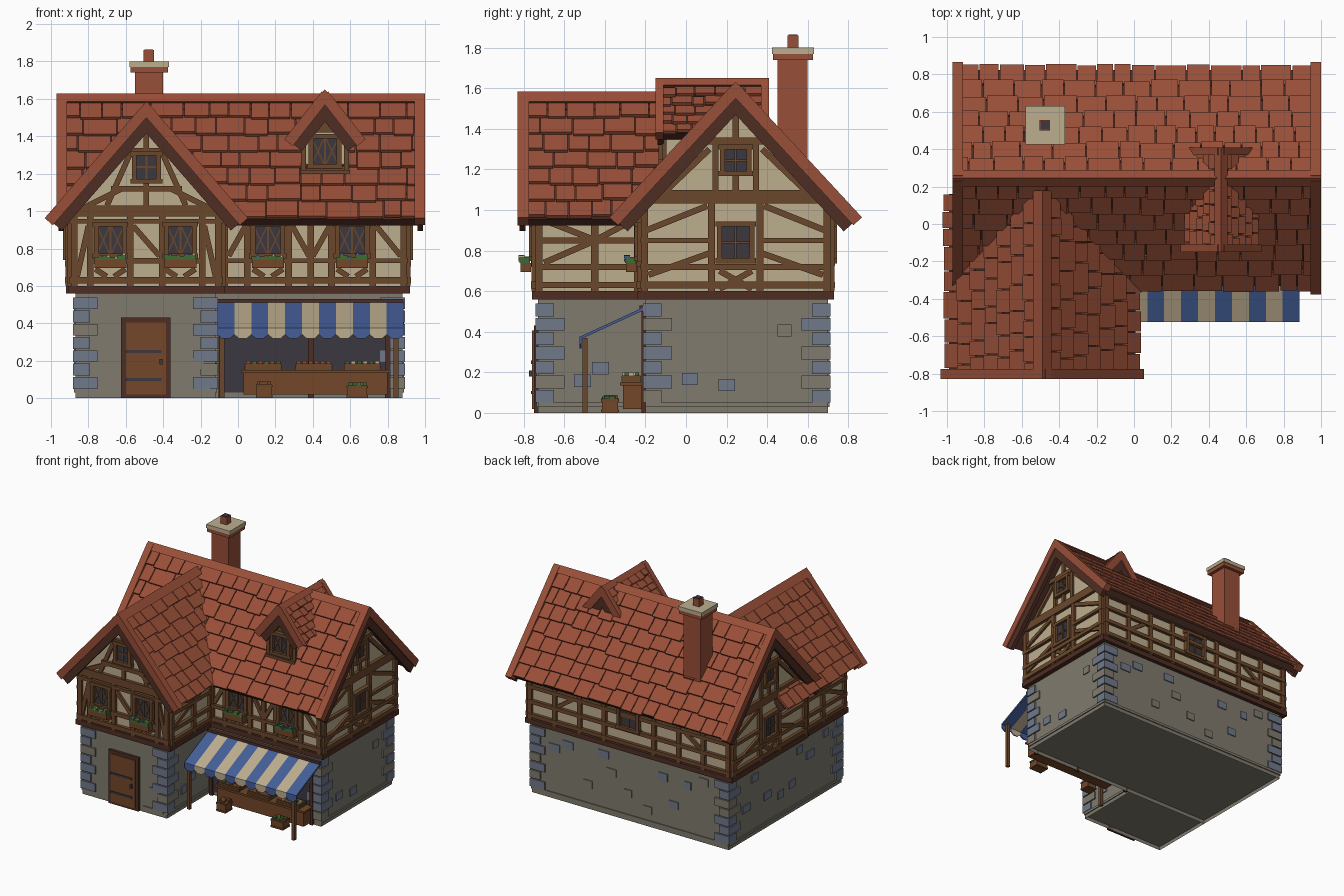
import bpy, bmesh, math, random
from mathutils import Matrix, Vector

random.seed(4)
if "Cube" in bpy.data.objects:
    bpy.data.objects.remove(bpy.data.objects["Cube"], do_unlink=True)

# Palette, given in sRGB and converted to linear
PALETTE = {
    "tile red": (0.60, 0.31, 0.22), "dark timber": (0.31, 0.18, 0.14),
    "timber": (0.42, 0.28, 0.17), "plaster": (0.74, 0.68, 0.56),
    "stone": (0.50, 0.48, 0.43), "blue stone": (0.44, 0.47, 0.54),
    "awning blue": (0.27, 0.37, 0.60), "dark glass": (0.23, 0.22, 0.25),
    "stall wood": (0.45, 0.28, 0.16), "leaf green": (0.25, 0.42, 0.20)}
NAMES = list(PALETTE)
MATS = []
for name, rgb in PALETTE.items():
    col = [((c + 0.055) / 1.055) ** 2.4 for c in rgb] + [1]
    m = bpy.data.materials.new(name)
    m.use_nodes = True
    m.diffuse_color = col
    bsdf = m.node_tree.nodes["Principled BSDF"]
    bsdf.inputs["Base Color"].default_value = col
    bsdf.inputs["Roughness"].default_value = 0.9
    MATS.append(m)

PARTS = {}


def rot(deg, axis):
    return Matrix.Rotation(math.radians(deg), 4, axis)


def wall(deg, x=0, y=0):
    """Frame on a wall: u along it, v up, n outward."""
    return Matrix.Translation((x, y, 0)) @ rot(deg, 'Z') @ rot(90, 'X')


def prism(part, mat, frame, pts, n0, n1):
    bm = PARTS.setdefault(part, bmesh.new())
    rings = [[bm.verts.new(frame @ Vector((u, v, n))) for u, v in pts] for n in (n0, n1)]
    faces = [bm.faces.new(r) for r in rings]
    for i in range(len(pts)):
        j = (i + 1) % len(pts)
        faces.append(bm.faces.new((rings[0][i], rings[0][j], rings[1][j], rings[1][i])))
    for f in faces:
        f.material_index = NAMES.index(mat)
    return faces


def rect(part, mat, frame, u0, u1, v0, v1, n0, n1):
    return prism(part, mat, frame, [(u0, v0), (u1, v0), (u1, v1), (u0, v1)], n0, n1)


def box(part, mat, x0, x1, y0, y1, z0, z1):
    return rect(part, mat, Matrix(), x0, x1, y0, y1, z0, z1)


def strut(part, mat, frame, a, b, w=0.03, n0=-0.005, n1=0.018):
    a, b = Vector(a), Vector(b)
    d = (b - a).normalized() * w / 2
    s = Vector((-d.y, d.x))
    prism(part, mat, frame, [a - s, b - s, b + s, a + s], n0, n1)


def frame_wall(part, frame, posts, rails, braces, v0=0.6, v1=1.0):
    for u in posts:
        strut(part, "timber", frame, (u, v0), (u, v1), 0.035, -0.005, 0.022)
    for u0, u1, v, w in rails:
        strut(part, "timber", frame, (u0, v), (u1, v), w, -0.005, 0.025)
    for a, b in braces:
        strut(part, "timber", frame, a, b)


def window(part, frame, u, v, w, h, diamond=False):
    a, b = u - w / 2, u + w / 2
    rect(part, "dark glass", frame, a, b, v, v + h, 0, 0.012)
    for x in (a, b):
        strut(part, "timber", frame, (x, v), (x, v + h), 0.025, 0, 0.035)
    for y in (v, v + h):
        strut(part, "timber", frame, (a - 0.02, y), (b + 0.02, y), 0.025, 0, 0.035)
    strut(part, "timber", frame, (u, v), (u, v + h), 0.01, 0, 0.02)
    if diamond:
        for x in (a, u):
            for p, q in ((v, v + h), (v + h, v)):
                strut(part, "timber", frame, (x, p), (x + w / 2, q), 0.007, 0, 0.018)
    else:
        strut(part, "timber", frame, (a, v + h / 2), (b, v + h / 2), 0.01, 0, 0.02)


def flower_box(frame, u, v):
    rect("flower_boxes", "stall wood", frame, u - 0.085, u + 0.085, v - 0.055, v - 0.01, 0.025, 0.075)
    for s in (-1, 1):
        strut("flower_boxes", "timber", frame, (u + s * 0.08, v - 0.06), (u + s * 0.02, v - 0.1))
    for i in range(8):
        x = u - 0.075 + i * 0.021
        h = random.uniform(0, 0.02)
        rect("flower_boxes", "leaf green", frame, x - 0.012, x + 0.012, v - 0.01, v + h, 0.03, 0.08)
        if i % 2:
            mat = random.choice(("tile red", "plaster", "awning blue"))
            rect("flower_boxes", mat, frame, x - 0.006, x + 0.006, v + h - 0.004, v + h + 0.008, 0.055, 0.085)


def slope(part, origin, deg, pitch, u0, u1, length, rows, width, ends, edge=0.055):
    """Roof slope with tiles; ends lists the verge ends in u."""
    f = Matrix.Translation(origin) @ rot(deg, 'Z') @ rot(pitch, 'X')
    rect(part, "dark timber", f, u0 + 0.02, u1 - 0.02, -length, 0, -0.05, 0)
    step = length / rows
    for r in range(rows):
        x = u0 + 0.02
        while x < u1 - 0.03:
            w = min(random.uniform(0.7, 1.4) * width, u1 - 0.02 - x)
            low = -length + r * step - random.uniform(0, 0.018)
            t = f @ Matrix.Translation((0, low, 0.018)) @ rot(-math.degrees(0.016 / step), 'X')
            rect(part, "tile red", t, x + 0.003, x + w - 0.003, 0, step * 1.12, -0.004, 0.014)
            x += w
    for u, d in ends:
        lo, hi = sorted((u, u - d * edge))
        rect(part + "_verge", "tile red", f, lo, hi, -length - 0.025, 0.02, -0.02, 0.038)
        lo, hi = sorted((u - d * 0.01, u - d * 0.04))
        rect(part + "_verge", "dark timber", f, lo, hi, -length - 0.015, 0, -0.075, -0.02)


def ridge_cap(part, frame, z, n0, n1, u=0, r=0.045):
    prism(part, "tile red", frame, [(u - r, z - r), (u, z), (u + r, z - r), (u, z - r * 1.3)], n0, n1)


FRONT, RIGHT = wall(0), wall(90)

# Ground floor with recessed underside
for name, dims in (("ground_floor", (-0.87, 0.88, -0.2, 0.7)), ("ground_wing", (-0.87, -0.12, -0.73, -0.2))):
    base = box(name, "stone", *dims, 0, 0.58)[0]
    bm = PARTS[name]
    bmesh.ops.inset_region(bm, faces=[base], thickness=0.03)
    bmesh.ops.translate(bm, verts=base.verts, vec=(0, 0, 0.03))
walls = [(wall(90, 0.88), -0.2, 0.7, 3), (wall(180, 0, 0.7), -0.88, 0.87, 11), (wall(-90, -0.87), -0.7, 0.73, 8),
         (wall(0, 0, -0.73), -0.33, -0.15, 1), (wall(90, -0.12), -0.73, -0.2, 2)]
for f, u0, u1, count in walls:
    rect("plinth", "stone", f, u0, u1, 0.03, 0.05, 0, 0.008)
    for i in range(count):
        u = u0 + 0.15 + (u1 - u0 - 0.3) * (i + random.uniform(0.2, 0.8)) / count
        v, w = random.uniform(0.1, 0.46), random.uniform(0.03, 0.05)
        rect("wall_stones", random.choice(("blue stone", "blue stone", "stone")), f, u - w, u + w, v, v + 0.06, 0, 0.008)

# Corner stones
for cx, cy, sx, sy in ((-0.87, -0.73, -1, -1), (-0.12, -0.73, 1, -1), (0.88, -0.2, 1, -1),
                       (0.88, 0.7, 1, 1), (-0.87, 0.7, -1, 1)):
    for i in range(7):
        lx, ly = ((0.12, 0.08), (0.08, 0.13))[i % 2]
        xs = sorted((cx + sx * 0.012, cx - sx * lx))
        ys = sorted((cy + sy * 0.012, cy - sy * ly))
        mat = "blue stone" if random.random() < 0.55 else "stone"
        box("corner_stones", mat, *xs, *ys, 0.05 + i * 0.071, 0.113 + i * 0.071)

# Upper floor and its dark sill band
prism("upper_floor", "plaster", RIGHT, [(-0.22, 0.58), (0.71, 0.58), (0.71, 1.02), (0.245, 1.52), (-0.22, 1.02)], -0.9, 0.9)
prism("upper_wing", "plaster", FRONT, [(-0.89, 0.58), (-0.09, 0.58), (-0.09, 1.015), (-0.49, 1.475), (-0.89, 1.015)], -0.1, 0.74)
box("sill_band", "dark timber", -0.92, 0.92, -0.24, 0.73, 0.56, 0.6)
box("sill_band", "dark timber", -0.91, -0.07, -0.76, -0.24, 0.56, 0.6)

# Wing front timbers and windows
f = wall(0, 0, -0.74)
frame_wall("wing_front_timber", f, (-0.875, -0.79, -0.575, -0.405, -0.19, -0.105),
           [(-0.9, -0.08, 1.0, 0.06), (-0.9, -0.08, 0.945, 0.025), (-0.9, -0.08, 0.63, 0.035),
            (-0.79, -0.19, 0.735, 0.03), (-0.68, -0.3, 1.12, 0.03), (-0.6, -0.38, 1.32, 0.035)],
           [((-0.86, 0.65), (-0.8, 0.92)), ((-0.12, 0.65), (-0.18, 0.92)), ((-0.56, 0.92), (-0.42, 0.76)),
            ((-0.82, 1.02), (-0.62, 1.12)), ((-0.16, 1.02), (-0.36, 1.12)), ((-0.49, 1.02), (-0.49, 1.15)),
            ((-0.7, 1.03), (-0.58, 1.3)), ((-0.28, 1.03), (-0.4, 1.3)), ((-0.49, 1.32), (-0.49, 1.46))])
window("wing_front_windows", f, -0.49, 1.16, 0.13, 0.15)
for u in (-0.682, -0.308):
    window("wing_front_windows", f, u, 0.76, 0.15, 0.17, True)
    flower_box(f, u, 0.75)

# Shop-side front timbers and windows
f = wall(0, 0, -0.22)
frame_wall("front_timber", f, (-0.07, 0.05, 0.27, 0.39, 0.5, 0.72, 0.885),
           [(-0.09, 0.91, 0.96, 0.05), (-0.09, 0.91, 0.63, 0.035), (-0.09, 0.91, 0.735, 0.025)],
           [((-0.05, 0.76), (0.04, 0.92)), ((0.29, 0.92), (0.38, 0.76)), ((0.4, 0.76), (0.49, 0.92)), ((0.74, 0.92), (0.87, 0.76))])
for u in (0.16, 0.61):
    window("front_windows", f, u, 0.76, 0.16, 0.17, True)
    flower_box(f, u, 0.75)

# Gable sides of the main house
for part, f, c in (("right_gable", wall(90, 0.9), 0.245), ("left_gable", wall(-90, -0.9), -0.245)):
    f = f @ Matrix.Translation((c, 0, 0))
    braces = [((0, 1.33), (0, 1.5)), ((0, 1.07), (0, 1.18)), ((-0.08, 0.61), (0.08, 0.7)), ((0.08, 0.61), (-0.08, 0.7))]
    for s in (-1, 1):
        braces += [((s * 0.44, 0.9), (s * 0.14, 1.02)), ((s * 0.43, 0.68), (s * 0.12, 0.79)),
                   ((s * 0.1, 1.08), (s * 0.1, 1.34)), ((s * 0.36, 1.08), (s * 0.13, 1.3))]
    frame_wall(part + "_timber", f, (-0.45, -0.12, 0.12, 0.45),
               [(-0.47, 0.47, 1.065, 0.065), (-0.47, 0.47, 0.63, 0.035), (-0.47, 0.47, 0.72, 0.03),
                (-0.47, -0.12, 0.85, 0.025), (0.12, 0.47, 0.85, 0.025), (-0.16, 0.16, 1.34, 0.035)], braces, v1=1.04)
    window(part + "_windows", f, 0, 0.75, 0.16, 0.18)
    window(part + "_windows", f, 0, 1.18, 0.13, 0.13)

# Wing sides
for f, s in ((wall(90, -0.09), 1), (wall(-90, -0.89), -1)):
    frame_wall("wing_side_timber", f, [s * u for u in (-0.725, -0.45, -0.24)],
               [(s * -0.74, s * -0.22, v, 0.03) for v in (0.63, 0.72, 0.85, 0.96)],
               [((s * -0.7, 0.74), (s * -0.47, 0.84)), ((s * -0.7, 0.95), (s * -0.47, 0.86)),
                ((s * -0.43, 0.86), (s * -0.26, 0.95))])

# Back wall
f = wall(180, 0, 0.71)
frame_wall("back_timber", f, [-0.88 + 0.22 * i for i in range(9) if i != 4],
           [(-0.9, 0.9, v, 0.03) for v in (0.63, 0.74, 0.86, 0.97)], [((-0.66, 0.74), (-0.5, 0.85)), ((0.66, 0.74), (0.5, 0.85))])
window("back_window", f, 0, 0.75, 0.17, 0.18)

# Roofs
both = [(-0.97, -1), (1.0, 1)]
slope("main_roof", (0, 0.245, 1.58), 0, 47.2, -0.97, 1.0, 0.85, 7, 0.13, both)
slope("main_roof", (0, 0.245, 1.58), 180, 47.2, -1.0, 0.97, 0.85, 7, 0.13, [(-1.0, -1), (0.97, 1)])
ridge_cap("main_ridge", RIGHT, 1.63, -0.97, 1.0, 0.245)
slope("wing_roof", (-0.49, 0, 1.53), 90, 49, -0.83, 0.18, 0.76, 7, 0.12, [(-0.83, -1)])
slope("wing_roof", (-0.49, 0, 1.53), -90, 49, -0.18, 0.83, 0.76, 7, 0.12, [(0.83, 1)])
ridge_cap("wing_ridge", FRONT, 1.585, -0.18, 0.83, -0.49, 0.05)
slope("dormer_roof", (0.465, 0, 1.6), 90, 52, -0.15, 0.41, 0.28, 5, 0.08, [(-0.15, -1), (0.41, 1)], 0.04)
slope("dormer_roof", (0.465, 0, 1.6), -90, 52, -0.41, 0.15, 0.28, 5, 0.08, [(0.15, 1), (-0.41, -1)], 0.04)
ridge_cap("dormer_ridge", FRONT, 1.65, -0.41, 0.15, 0.465, 0.035)

# Dormer front
f = wall(0, 0.465, -0.1)
prism("dormer_wall", "plaster", f, [(-0.11, 1.15), (0.11, 1.15), (0.11, 1.41), (0, 1.53), (-0.11, 1.41)], -0.2, 0)
window("dormer_window", f, 0, 1.24, 0.15, 0.16, True)
rect("dormer_timber", "timber", f, -0.13, 0.13, 1.195, 1.22, 0, 0.035)
prism("dormer_timber", "timber", f, [(-0.1, 1.42), (0.1, 1.42), (0, 1.53)], 0, 0.015)
for s in (-1, 1):
    strut("dormer_timber", "timber", f, (s * 0.115, 1.2), (s * 0.115, 1.42), 0.025)

# Chimney
box("chimney", "tile red", -0.55, -0.4, 0.45, 0.6, 1.1, 1.75)
box("chimney", "tile red", -0.575, -0.375, 0.43, 0.625, 1.74, 1.77)
box("chimney", "plaster", -0.58, -0.37, 0.425, 0.63, 1.77, 1.8)
box("chimney_pot", "tile red", -0.505, -0.45, 0.5, 0.555, 1.8, 1.86)
box("chimney_pot", "dark glass", -0.5, -0.455, 0.505, 0.55, 1.86, 1.864)

# Door
f = wall(0, 0, -0.73)
rect("door_frame", "dark timber", f, -0.625, -0.36, 0, 0.43, 0, 0.02)
rect("door", "stall wood", f, -0.6, -0.385, 0.02, 0.405, 0, 0.028)
for v in (0.1, 0.25):
    rect("door_hinges", "dark glass", f, -0.6, -0.41, v - 0.008, v + 0.008, 0.02, 0.034)
rect("door_handle", "dark glass", f, -0.42, -0.405, 0.18, 0.21, 0.02, 0.045)

# Shop opening, posts and awning
f = wall(0, 0, -0.2)
rect("shop_opening", "dark glass", f, -0.1, 0.79, 0.03, 0.5, 0, 0.008)
rect("shop_beam", "dark timber", f, -0.11, 0.885, 0.5, 0.53, 0, 0.03)
for u in (-0.09, 0.39, 0.8):
    rect("shop_frame", "dark timber", f, u - 0.015, u + 0.015, 0, 0.5, 0, 0.02)
for x in (-0.085, 0.845):
    box("awning_posts", "timber", x - 0.013, x + 0.013, -0.51, -0.485, 0, 0.37)
side = [(-0.2, 0.525), (-0.525, 0.375), (-0.525, 0.34), (-0.515, 0.34), (-0.515, 0.365), (-0.2, 0.51)]
for i in range(11):
    mat = ("awning blue", "plaster")[i % 2]
    a = -0.11 + i * 0.0905
    b = a + 0.0905
    prism("awning", mat, RIGHT, side, a, b)
    prism("awning", mat, FRONT, [(a, 0.34), (a + 0.025, 0.318), (b - 0.025, 0.318), (b, 0.34)], 0.515, 0.525)


def crate(x0, x1, y0, y1, z0, z1, goods):
    box("crates", "stall wood", x0, x1, y0, y1, z0, z1)
    for z in (z0 + 0.01, z1 - 0.01):
        box("crates", "timber", x0 - 0.004, x1 + 0.004, y0 - 0.004, y1 + 0.004, z - 0.006, z + 0.006)
    for i in range(6):
        x = x0 + 0.015 + (x1 - x0 - 0.03) * i / 5
        y = random.uniform(y0 + 0.015, y1 - 0.015)
        box("produce", goods[i % len(goods)], x - 0.012, x + 0.012, y - 0.014, y + 0.014, z1, z1 + 0.013)


# Stall counter and goods
box("stall_counter", "stall wood", 0.03, 0.8, -0.31, -0.21, 0.02, 0.135)
box("stall_counter", "stall wood", 0.015, 0.815, -0.325, -0.205, 0.135, 0.15)
for x, goods in ((0.04, ["tile red", "leaf green"]), (0.31, ["tile red"]), (0.57, ["leaf green", "plaster"])):
    crate(x, x + 0.19, -0.315, -0.225, 0.15, 0.185, goods)
crate(0.1, 0.18, -0.415, -0.335, 0, 0.075, ["stall wood"])
crate(0.585, 0.69, -0.415, -0.335, 0, 0.07, ["leaf green"])

# Turn each part into an object holding only the materials it uses
for name, bm in PARTS.items():
    bmesh.ops.recalc_face_normals(bm, faces=bm.faces)
    used = sorted({fc.material_index for fc in bm.faces})
    for fc in bm.faces:
        fc.material_index = used.index(fc.material_index)
    me = bpy.data.meshes.new(name)
    bm.to_mesh(me)
    bm.free()
    for i in used:
        me.materials.append(MATS[i])
    bpy.context.scene.collection.objects.link(bpy.data.objects.new(name, me))
